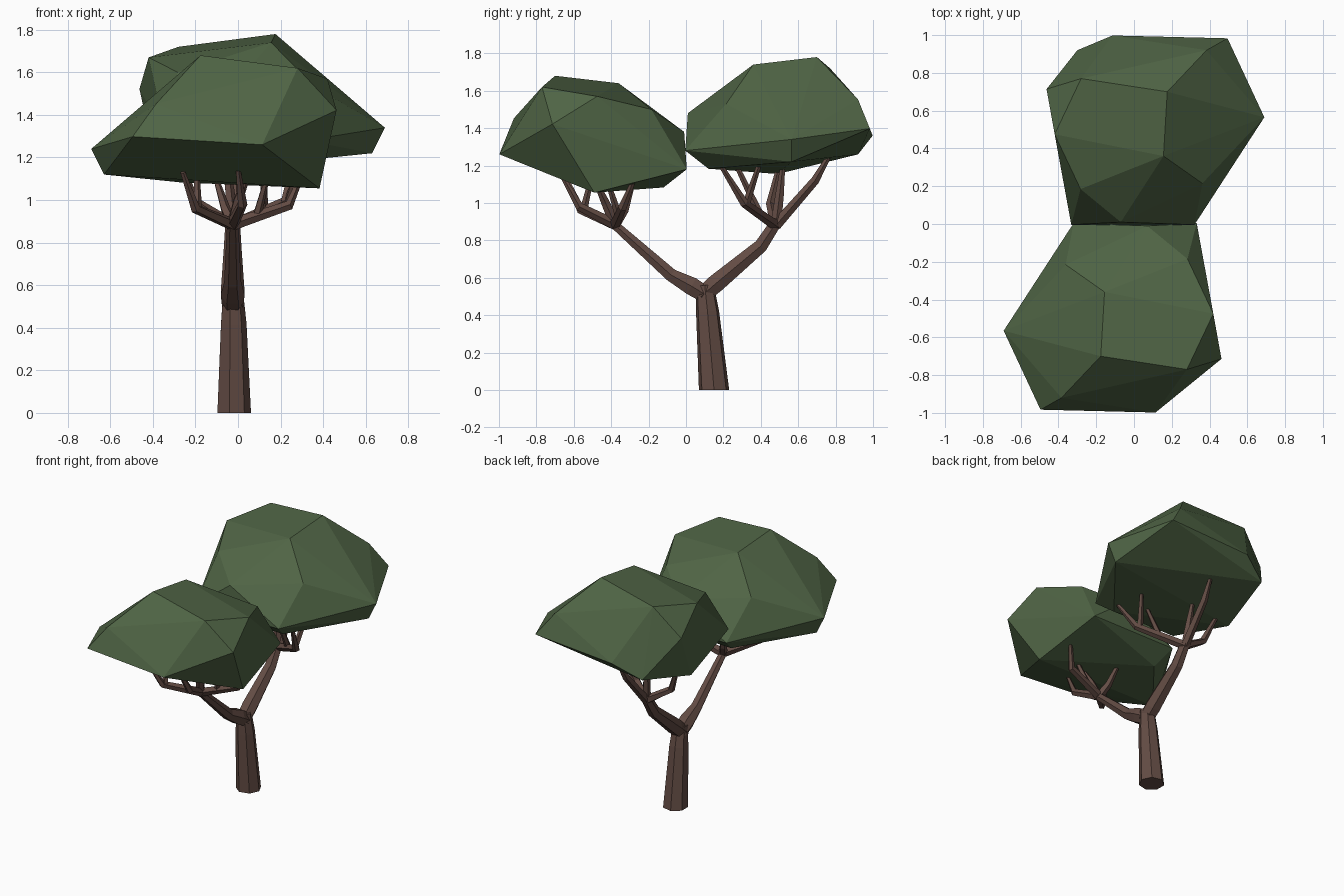
import bpy, bmesh, math
from mathutils import Vector, Matrix

cube = bpy.data.objects.get("Cube")
if cube:
    bpy.data.objects.remove(cube, do_unlink=True)


def material(name, rgb):
    m = bpy.data.materials.new(name)
    m.use_nodes = True
    m.diffuse_color = (*rgb, 1)
    m.node_tree.nodes["Principled BSDF"].inputs["Base Color"].default_value = (*rgb, 1)
    return m


LEAF = material("leaf_green", (0.08, 0.13, 0.06))
BARK = material("bark_brown", (0.125, 0.072, 0.058))


def finish(bm, name, mat):
    bmesh.ops.recalc_face_normals(bm, faces=bm.faces[:])
    mesh = bpy.data.meshes.new(name)
    bm.to_mesh(mesh)
    bm.free()
    mesh.materials.append(mat)
    ob = bpy.data.objects.new(name, mesh)
    bpy.context.collection.objects.link(ob)
    return ob


def canopy(name, corners, transform):
    """Faceted leaf mass: the convex hull of a few corners."""
    bm = bmesh.new()
    for c in corners:
        bm.verts.new(transform @ Vector(c))
    hull = bmesh.ops.convex_hull(bm, input=bm.verts[:])
    loose = [v for v in hull["geom_interior"] if isinstance(v, bmesh.types.BMVert)]
    bmesh.ops.delete(bm, geom=loose, context='VERTS')
    bmesh.ops.dissolve_limit(bm, angle_limit=math.radians(3),
                             verts=bm.verts[:], edges=bm.edges[:])
    return finish(bm, name, LEAF)


def limb(name, path, radii, sides=6):
    """Tapered low-poly tube along a path."""
    bm = bmesh.new()
    pts = [Vector(p) for p in path]
    rings = []
    for i, (p, r) in enumerate(zip(pts, radii)):
        along = pts[min(i + 1, len(pts) - 1)] - pts[max(i - 1, 0)]
        if i == 0 and p.z == 0:
            along = Vector((0, 0, 1))
        along.normalize()
        u = Vector((1, 0, 0))
        u = (u - along * u.dot(along)).normalized()
        w = along.cross(u)
        turn = [math.tau * k / sides for k in range(sides)]
        rings.append([bm.verts.new(p + r * (u * math.cos(a) + w * math.sin(a))) for a in turn])
    for low, high in zip(rings, rings[1:]):
        for k in range(sides):
            n = (k + 1) % sides
            bm.faces.new((low[k], low[n], high[n], high[k]))
    bm.faces.new(rings[0])
    bm.faces.new(rings[-1])
    return finish(bm, name, BARK)


# Leaf masses: one shape, reused half-turned and raised
crown = [
    (-.176, -.70, 1.68), (.28, -.77, 1.62), (.42, -.475, 1.57), (.283, -.185, 1.5),
    (-.156, -.36, 1.64), (-.362, -.215, 1.43), (-.384, -.92, 1.453),
    (-.69, -.565, 1.24), (-.63, -.565, 1.12), (-.495, -.983, 1.298), (.114, -.998, 1.26),
    (.463, -.714, 1.422), (.383, -.49, 1.055), (.07, -.01, 1.38), (.332, .004, 1.18),
    (-.32, .004, 1.18), (-.27, -.12, 1.083)]
half_turn = Matrix.Translation((0, 0, .1)) @ Matrix.Rotation(math.pi, 4, 'Z')
canopy("front_canopy", crown, Matrix.Identity(4))
canopy("back_canopy", crown + [(.30, -.92, 1.16)], half_turn)

# Trunk and the two main limbs
limb("trunk", [(-.022, .15, 0), (-.023, .115, .42), (-.025, .10, .56)], [.083, .063, .05], 7)
limb("front_limb", [(-.025, .12, .50), (-.025, .03, .555), (-.025, -.08, .615), (-.025, -.40, .90)],
     [.05, .056, .04, .026])
limb("back_limb", [(-.025, .08, .50), (-.025, .16, .57), (-.025, .40, .77), (-.025, .485, .90)],
     [.05, .056, .042, .034])

# Front branches, each ending inside the leaves
front = (-.025, -.38, .885)
branches = {
    "front_right_branch": [front, (-.20, -.56, .96), (-.26, -.64, 1.13)],
    "front_middle_branch": [front, (.02, -.57, .98), (0, -.66, 1.14)],
    "front_left_branch": [front, (.24, -.34, .975), (.30, -.28, 1.12)],
    "front_inner_branch": [front, (-.06, -.33, .96), (-.11, -.28, 1.12)],
    "front_centre_branch": [front, (0, -.43, 1.0), (.05, -.49, 1.13)],
}
# Back branches
back = (-.025, .48, .88)
branches.update({
    "back_left_branch": [back, (.24, .31, 1.0), (.30, .18, 1.21)],
    "back_rear_branch": [back, (-.01, .69, 1.12), (0, .77, 1.26)],
    "back_right_branch": [back, (-.20, .45, .99), (-.29, .50, 1.21)],
    "back_centre_branch": [back, (-.04, .50, 1.04), (-.06, .52, 1.22)],
})
for name, path in branches.items():
    limb(name, path, [.03, .024, .012], 5)

# Side twigs
twigs = {
    "front_right_twig": [(-.19, -.55, .95), (-.195, -.50, 1.16)],
    "front_left_twig": [(.09, -.36, .93), (.14, -.42, 1.12)],
    "back_left_twig": [(.22, .32, .99), (.27, .40, 1.23)],
    "back_inner_twig": [(.12, .39, .95), (.12, .26, 1.22)],
}
for name, path in twigs.items():
    limb(name, path, [.022, .012], 5)
